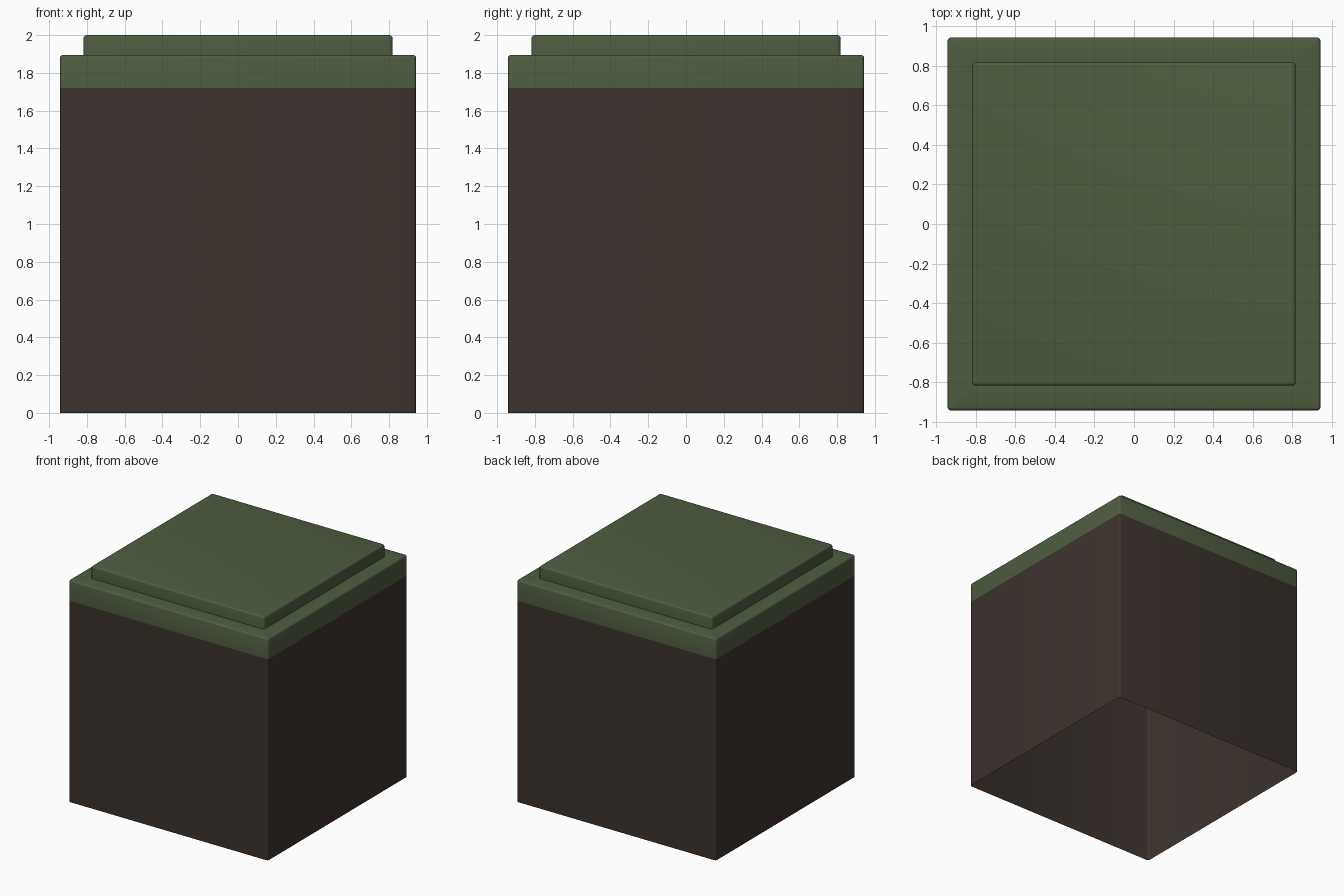
import bpy, bmesh
from math import cos, sin, pi, radians

old = bpy.data.objects.get("Cube")
if old:
    bpy.data.objects.remove(old, do_unlink=True)

HALF, STEP, ROUND, SEGS = 0.943, 0.818, 0.016, 3
SOIL_TOP, LEDGE, TOP = 1.72, 1.895, 2.0


def material(name, colour):
    m = bpy.data.materials.new(name)
    m.use_nodes = True
    m.diffuse_color = (*colour, 1)
    bsdf = m.node_tree.nodes["Principled BSDF"]
    bsdf.inputs["Base Color"].default_value = (*colour, 1)
    bsdf.inputs["Roughness"].default_value = 0.9
    return m


def ring(bm, inset_half, z, radius):
    """Square loop of vertices with rounded corners."""
    verts = []
    for corner in range(4):
        mid = pi / 4 + corner * pi / 2
        sx, sy = (1 if cos(mid) > 0 else -1), (1 if sin(mid) > 0 else -1)
        for i in range(SEGS + 1):
            a = (corner + i / SEGS) * pi / 2
            c = inset_half - radius
            verts.append(bm.verts.new((sx * c + radius * cos(a), sy * c + radius * sin(a), z)))
    return verts


def rounded_rim(half, z):
    """Profile points that curl a wall over into a flat top."""
    angles = [i / SEGS * pi / 2 for i in range(SEGS + 1)]
    return [(half - ROUND * (1 - cos(a)), z - ROUND * (1 - sin(a))) for a in angles]


def loft(name, profile, mat, capped=False):
    """Skin square loops that follow a (half width, height) profile."""
    bm = bmesh.new()
    loops = [ring(bm, h, z, max(0.002, ROUND - (base - h)))
             for h, z, base in profile]
    for low, high in zip(loops, loops[1:]):
        for i in range(len(low)):
            j = (i + 1) % len(low)
            bm.faces.new((low[i], low[j], high[j], high[i]))
    if capped:
        bm.faces.new(loops[-1])
    mesh = bpy.data.meshes.new(name)
    bm.to_mesh(mesh)
    bm.free()
    mesh.materials.append(mat)
    obj = bpy.data.objects.new(name, mesh)
    bpy.context.collection.objects.link(obj)
    bpy.ops.object.select_all(action="DESELECT")
    obj.select_set(True)
    bpy.context.view_layer.objects.active = obj
    bpy.ops.object.shade_smooth_by_angle(angle=radians(40))
    return obj


soil = material("dark soil brown", (0.045, 0.033, 0.027))
grass = material("moss green", (0.078, 0.109, 0.053))

# Soil walls, open underneath
loft("soil_walls", [(HALF, 0, HALF), (HALF, SOIL_TOP, HALF)], soil)

# Grass band, ledge and raised turf slab
band = [(HALF, SOIL_TOP, HALF)] + [(h, z, HALF) for h, z in rounded_rim(HALF, LEDGE)]
slab = [(STEP, LEDGE, STEP)] + [(h, z, STEP) for h, z in rounded_rim(STEP, TOP)]
loft("grass_top", band + slab, grass, capped=True)
